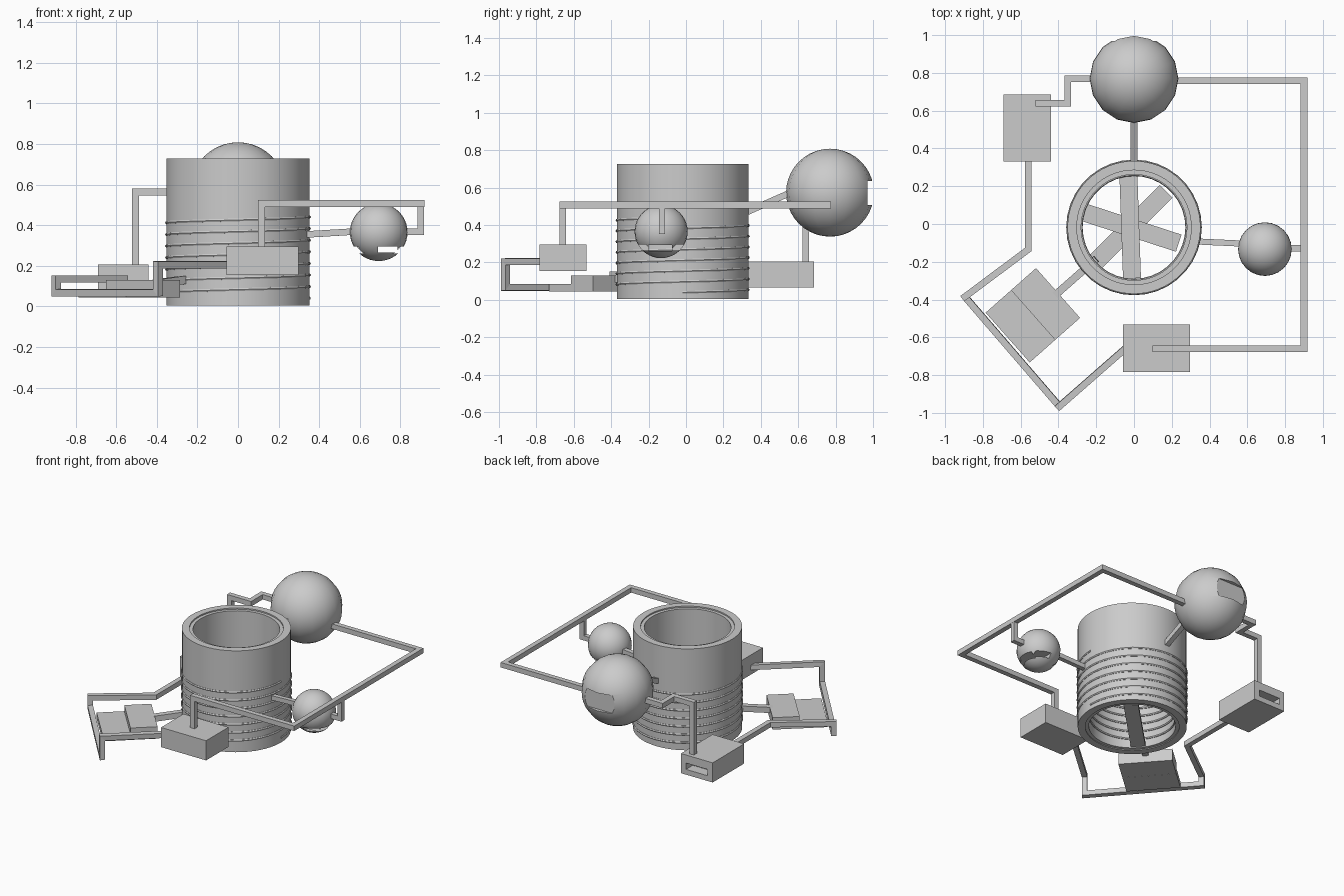
import bpy, bmesh, math
from mathutils import Vector, Matrix

if "Cube" in bpy.data.objects:
    bpy.data.objects.remove(bpy.data.objects["Cube"])

CY = -0.018   # y centre of the drum


def make_object(name, bm, smooth=False):
    bmesh.ops.recalc_face_normals(bm, faces=bm.faces)
    mesh = bpy.data.meshes.new(name)
    bm.to_mesh(mesh)
    bm.free()
    ob = bpy.data.objects.new(name, mesh)
    bpy.context.collection.objects.link(ob)
    if smooth:
        select(ob)
        bpy.ops.object.shade_smooth_by_angle(angle=math.radians(35))
    return ob


def select(ob):
    bpy.ops.object.select_all(action='DESELECT')
    ob.select_set(True)
    bpy.context.view_layer.objects.active = ob


def box(name, center, size, angle=0.0):
    bm = bmesh.new()
    m = (Matrix.Translation(center) @ Matrix.Rotation(angle, 4, 'Z')
         @ Matrix.Diagonal((*size, 1)))
    bmesh.ops.create_cube(bm, size=1, matrix=m)
    return make_object(name, bm)


def carve(ob, center, size):
    cutter = box("cutter", center, size)
    cutter.hide_render = True
    mod = ob.modifiers.new("carve", 'BOOLEAN')
    mod.operation, mod.object, mod.solver = 'DIFFERENCE', cutter, 'EXACT'
    select(ob)
    bpy.ops.object.modifier_apply(modifier=mod.name)
    bpy.data.objects.remove(cutter)


def sphere(name, center, r, segments):
    bm = bmesh.new()
    bmesh.ops.create_uvsphere(bm, u_segments=segments, v_segments=20, radius=r,
                              matrix=Matrix.Translation(center))
    return make_object(name, bm, True)


def tube(name, r_out, r_in, z0, z1, n=64):
    bm = bmesh.new()
    rings = []
    for i in range(n):
        a = 2 * math.pi * i / n
        rings.append([bm.verts.new((r * math.cos(a), CY + r * math.sin(a), z))
                      for r, z in ((r_out, z0), (r_out, z1), (r_in, z1), (r_in, z0))])
    for i in range(n):
        p, q = rings[i], rings[(i + 1) % n]
        for k in range(4):
            bm.faces.new((p[k], q[k], q[(k + 1) % 4], p[(k + 1) % 4]))
    return make_object(name, bm, True)


def pipe(name, points, w=0.035):
    """Square pipe along a path, mitred at each corner."""
    pts = [Vector(p) for p in points]
    d = (pts[1] - pts[0]).normalized()
    side = d.cross(Vector((0, 0, 1))).normalized()
    up = side.cross(d)
    h = w / 2
    ring = [pts[0] + side * a + up * b for a, b in ((-h, -h), (h, -h), (h, h), (-h, h))]
    bm = bmesh.new()
    prev = [bm.verts.new(v) for v in ring]
    bm.faces.new(prev)
    for i in range(1, len(pts)):
        d = (pts[i] - pts[i - 1]).normalized()
        n = d if i == len(pts) - 1 else (d + (pts[i + 1] - pts[i]).normalized()).normalized()
        ring = [v + d * ((pts[i] - v).dot(n) / d.dot(n)) for v in ring]
        cur = [bm.verts.new(v) for v in ring]
        for k in range(4):
            bm.faces.new((prev[k], prev[(k + 1) % 4], cur[(k + 1) % 4], cur[k]))
        prev = cur
    bm.faces.new(prev)
    return make_object(name, bm)


def coil(name, r, wire, z0, z1, turns, per_turn=36):
    n = int(turns * per_turn)
    bm = bmesh.new()
    prev = None
    for i in range(n + 1):
        a = 2 * math.pi * i / per_turn
        z = z0 + (z1 - z0) * i / n
        cur = []
        for k in range(6):
            t = math.pi * k / 3
            rr = r + wire * math.cos(t)
            cur.append(bm.verts.new((rr * math.cos(a), CY + rr * math.sin(a),
                                     z + wire * math.sin(t))))
        if prev:
            for k in range(6):
                bm.faces.new((prev[k], prev[(k + 1) % 6], cur[(k + 1) % 6], cur[k]))
        else:
            bm.faces.new(cur)
        prev = cur
    bm.faces.new(prev)
    return make_object(name, bm, True)


# Drum: outer wall, inner sleeve, coils and stirring blades
tube("drum_wall", 0.352, 0.303, 0.005, 0.727)
tube("drum_sleeve", 0.303, 0.28, 0.01, 0.718)
coil("outer_coil", 0.351, 0.008, 0.04, 0.44, 7)
coil("inner_coil", 0.28, 0.008, 0.04, 0.44, 7)
for i, (deg, z) in enumerate(((45, 0.03), (-18, 0.27), (92, 0.36))):
    box(f"blade_{i + 1}", (-0.02, CY, z), (0.54, 0.095, 0.025), math.radians(deg))

# Large tank with a shallow window at the back
tank = sphere("large_tank", (0, 0.77, 0.573), 0.235, 16)
carve(tank, (0, 1.07, 0.572), (0.24, 0.2, 0.128))

# Small tank with slots low on its sides
small = sphere("small_tank", (0.693, -0.133, 0.365), 0.142, 24)
carve(small, (0.693, -0.137, 0.277), (0.4, 0.125, 0.034))
carve(small, (0.738, -0.133, 0.28), (0.095, 0.4, 0.03))

# Side boxes
left = box("left_box", (-0.565, 0.508, 0.135), (0.25, 0.355, 0.14))
carve(left, (-0.565, 0.68, 0.125), (0.17, 0.14, 0.045))
box("front_box", (0.12, -0.658, 0.225), (0.355, 0.252, 0.14))

# Stepped corner box
A = math.radians(221.5)
out = Vector((math.cos(A), math.sin(A), 0))
mid = Vector((-0.534, -0.482, 0))
box("corner_box_high", mid - out * 0.088 + Vector((0, 0, 0.087)), (0.176, 0.352, 0.085), A)
box("corner_box_low", mid + out * 0.09 + Vector((0, 0, 0.065)), (0.18, 0.352, 0.042), A)

# Pipework
pipe("main_pipe", [(0.15, 0.758, 0.507), (0.9, 0.758, 0.507), (0.9, -0.66, 0.507),
                   (0.115, -0.66, 0.507), (0.115, -0.66, 0.28)])
pipe("small_tank_feed", [(0.78, -0.128, 0.368), (0.9, -0.128, 0.368), (0.9, -0.128, 0.5)], 0.033)
pipe("small_tank_outlet", [(0.32, -0.092, 0.353), (0.6, -0.105, 0.37)], 0.032)
pipe("large_tank_outlet", [(0, 0.62, 0.6), (0, 0.31, 0.463)])
pipe("left_box_feed", [(-0.15, 0.77, 0.563), (-0.35, 0.77, 0.563), (-0.35, 0.64, 0.563),
                       (-0.505, 0.64, 0.563), (-0.505, 0.64, 0.19)])
pipe("corner_pipe", [(-0.56, 0.36, 0.135), (-0.56, -0.135, 0.135), (-0.895, -0.385, 0.135),
                     (-0.895, -0.385, 0.067), (-0.395, -0.965, 0.067),
                     (-0.395, -0.965, 0.204), (-0.03, -0.645, 0.204)])
pipe("corner_box_outlet", [(-0.45, -0.405, 0.105), (-0.2, -0.185, 0.14)], 0.04)
